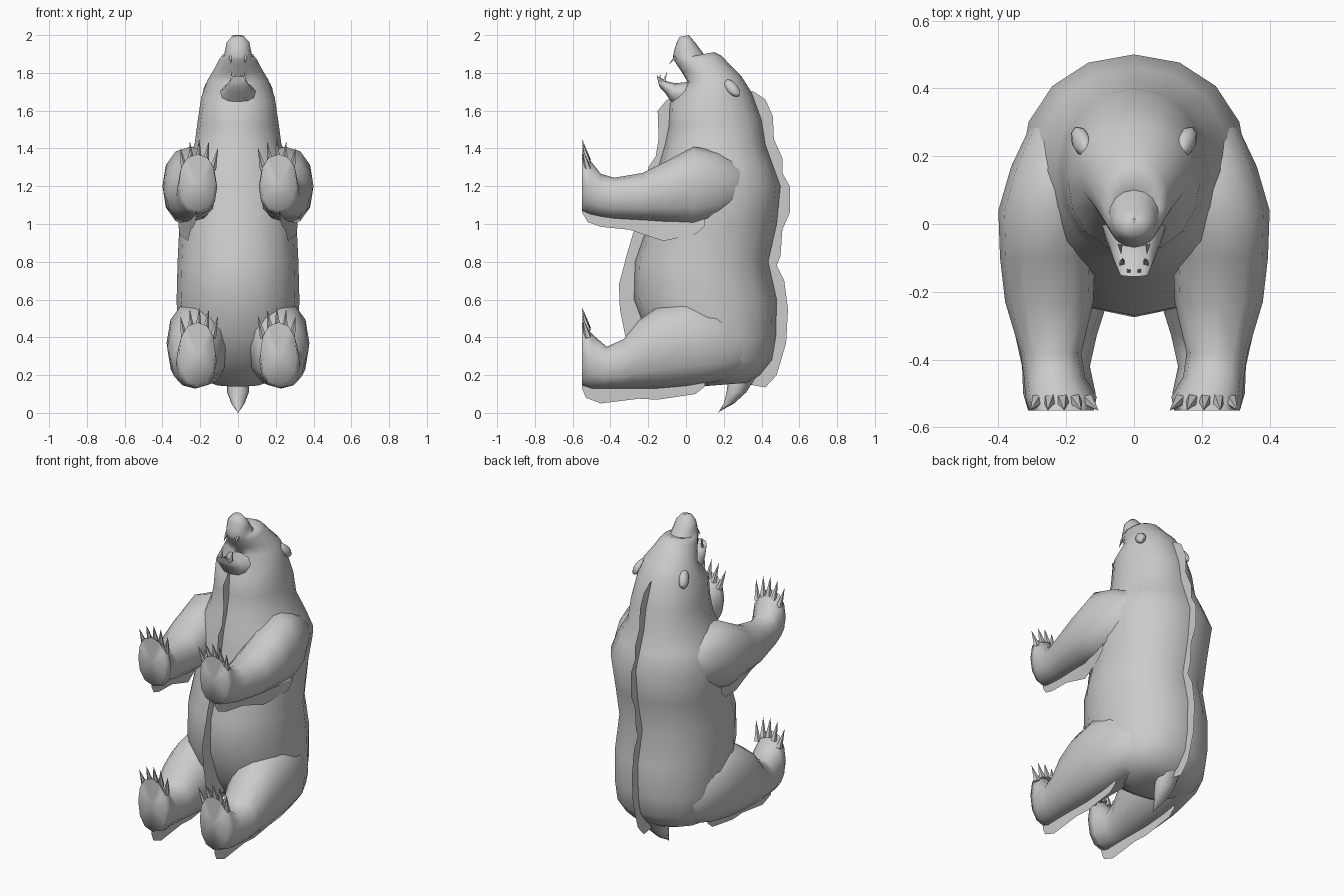
import bpy, bmesh, math
from mathutils import Vector

if "Cube" in bpy.data.objects:
    bpy.data.objects.remove(bpy.data.objects["Cube"])

fur = bpy.data.materials.new("fur_grey")
fur.diffuse_color = (0.6, 0.6, 0.6, 1)
fur.use_nodes = True
fur.node_tree.nodes["Principled BSDF"].inputs["Base Color"].default_value = fur.diffuse_color


def finish(name, bm, mirror=False, angle=60):
    bmesh.ops.recalc_face_normals(bm, faces=bm.faces)
    me = bpy.data.meshes.new(name)
    bm.to_mesh(me)
    bm.free()
    me.materials.append(fur)
    ob = bpy.data.objects.new(name, me)
    bpy.context.collection.objects.link(ob)
    bpy.context.view_layer.objects.active = ob
    for o in bpy.context.selected_objects:
        o.select_set(False)
    ob.select_set(True)
    bpy.ops.object.shade_smooth_by_angle(angle=math.radians(angle))
    if mirror:
        ob.modifiers.new("mirror", 'MIRROR')
    return ob


def loft(name, rings, sides=14, mirror=False, power=0.9, angle=60):
    """Each ring: x centre, x radius, and two opposite points (y, z)."""
    bm = bmesh.new()
    loops = []
    for xc, rx, y1, z1, y2, z2 in rings:
        mid = Vector((xc, (y1 + y2) / 2, (z1 + z2) / 2))
        half = Vector((0, (y1 - y2) / 2, (z1 - z2) / 2))
        loop = []
        for i in range(sides):
            a = math.tau * i / sides
            s, c = math.sin(a), math.cos(a)
            s = math.copysign(abs(s) ** power, s)
            c = math.copysign(abs(c) ** power, c)
            loop.append(bm.verts.new(mid + half * c + Vector((rx * s, 0, 0))))
        loops.append(loop)
    for a, b in zip(loops, loops[1:]):
        for i in range(sides):
            j = (i + 1) % sides
            bm.faces.new((a[i], a[j], b[j], b[i]))
    # Caps as fans around a centre point
    for loop in (loops[0], loops[-1]):
        mid = bm.verts.new(sum((v.co for v in loop), Vector()) / sides)
        for i in range(sides):
            bm.faces.new((loop[i], loop[(i + 1) % sides], mid))
    return finish(name, bm, mirror, angle)


def fin(name, pts, dy, dz, mirror=False):
    """Flat fur ridge: outer edge points (x, y, z) joined to a buried inner edge."""
    bm = bmesh.new()
    rows = [(bm.verts.new((x, y, z)), bm.verts.new((x, y + dy, z + dz))) for x, y, z in pts]
    for a, b in zip(rows, rows[1:]):
        bm.faces.new((a[0], b[0], b[1], a[1]))
    return finish(name, bm, mirror)


def spikes(name, items, radius, sides=5):
    """Mirrored pointed cones given as (base, tip)."""
    bm = bmesh.new()
    for base, tip in items:
        base, tip = Vector(base), Vector(tip)
        d = (tip - base).normalized()
        u = d.orthogonal().normalized()
        v = d.cross(u)
        ring = [bm.verts.new(base + radius * (u * math.cos(t) + v * math.sin(t)))
                for t in (math.tau * i / sides for i in range(sides))]
        top = bm.verts.new(tip)
        for i in range(sides):
            bm.faces.new((ring[i], ring[(i + 1) % sides], top))
        bm.faces.new(ring)
    return finish(name, bm, True, 30)


# Torso, neck, skull and upper snout in one run: x radius, front, back
trunk = [
    (.12, .08, .14, .33, .16), (.25, .0, .19, .39, .20), (.30, -.12, .28, .455, .28),
    (.32, -.20, .40, .475, .40), (.325, -.275, .60, .48, .60), (.32, -.27, .80, .435, .80),
    (.31, -.20, 1.0, .48, 1.0), (.335, -.165, 1.2, .50, 1.2), (.29, -.14, 1.32, .46, 1.31),
    (.23, -.11, 1.42, .42, 1.42), (.215, -.09, 1.52, .40, 1.55), (.195, -.085, 1.64, .345, 1.70),
    (.16, .01, 1.75, .295, 1.78), (.125, -.02, 1.80, .23, 1.845), (.102, -.05, 1.845, .19, 1.89),
    (.086, -.065, 1.87, .15, 1.91), (.075, -.07, 1.885, .10, 1.892),
    (.068, -.062, 1.92, .075, 1.925), (.06, -.05, 1.96, .045, 1.965), (.03, -.035, 1.99, .015, 2.0)]
loft("body_and_head", [(0,) + r for r in trunk], sides=16, power=.95)

# Open lower jaw
loft("lower_jaw", [(0, .11, .04, 1.755, .0, 1.58), (0, .075, -.055, 1.745, -.085, 1.655),
                   (0, .062, -.10, 1.755, -.115, 1.70), (0, .042, -.155, 1.785, -.14, 1.725)], sides=10)

# Canine teeth
spikes("teeth", [((.04, -.055, 1.885), (.038, -.09, 1.845)),
                 ((.035, -.115, 1.755), (.033, -.10, 1.81)),
                 ((.015, -.14, 1.765), (.015, -.135, 1.795))], .01, 4)

# Small ears swept backwards
bm = bmesh.new()
bmesh.ops.create_uvsphere(bm, u_segments=8, v_segments=6, radius=1)
for v in bm.verts:
    p = v.co
    v.co = Vector((.155 + .026 * p.x + .014 * p.y - .012 * p.z,
                   .243 + .042 * p.y - .012 * p.x - .015 * p.z, 1.72 + .045 * p.z - .012 * p.y))
finish("ears", bm, True)

# Limbs: y station, x centre, x radius, lowest and highest z; roots taper into the body
arm = [(.36, .14, .07, 1.14, 1.26), (.28, .185, .125, 1.08, 1.33), (.17, .215, .147, 1.02, 1.385),
       (.04, .25, .15, .99, 1.41), (-.10, .255, .14, 1.01, 1.335), (-.23, .25, .13, 1.02, 1.27),
       (-.38, .245, .09, 1.03, 1.245), (-.45, .235, .09, 1.04, 1.265), (-.51, .215, .105, 1.05, 1.34),
       (-.55, .215, .097, 1.07, 1.37)]
leg = [(.38, .12, .08, .25, .42), (.28, .17, .125, .20, .50), (.16, .20, .153, .165, .57),
       (.0, .21, .168, .14, .60), (-.15, .22, .155, .13, .56), (-.25, .225, .14, .13, .49),
       (-.33, .23, .12, .13, .39), (-.42, .23, .10, .13, .35), (-.50, .22, .107, .13, .42),
       (-.55, .215, .097, .145, .48)]
for name, rows in (("front_legs", arm), ("hind_legs", leg)):
    loft(name, [(x, r, y, hi, y, lo) for y, x, r, lo, hi in rows], sides=12, mirror=True, angle=100)

# Five claws on each paw, fanned outwards
for name, top in (("front_claws", 1.365), ("hind_claws", .475)):
    items = []
    for i in range(5):
        k = (i - 2) / 2
        z = top - .045 * k * k
        items.append(((.21 + .075 * k, -.52, z - .03), (.205 + .10 * k, -.55, z + .085)))
    spikes(name, items, .02)

# Short pointed tail
loft("tail", [(0, .06, .22, .15, .37, .19), (0, .058, .215, .11, .32, .11),
              (0, .035, .20, .05, .255, .05), (0, .004, .17, 0, .18, .01)], sides=8)

# Thin fur ridges along spine and belly
spine = [(.36, 1.70), (.42, 1.66), (.46, 1.57), (.465, 1.45), (.51, 1.35), (.51, 1.27),
         (.55, 1.2), (.55, 1.06), (.51, .97), (.50, .83), (.48, .78), (.52, .7),
         (.54, .55), (.53, .37), (.48, .2), (.42, .135), (.36, .17)]
belly = [(-.10, 1.66), (-.15, 1.60), (-.145, 1.45), (-.16, 1.36), (-.20, 1.3), (-.21, 1.1),
         (-.28, .95), (-.31, .85), (-.355, .68), (-.35, .55), (-.32, .4), (-.22, .3)]
fin("spine_fur", [(0, y, z) for y, z in spine], -.11, .02)
fin("belly_fur", [(0, y, z) for y, z in belly], .12, 0)

# Fur ridges under the limbs
fin("front_leg_fur", [(.22, -.55, 1.06), (.225, -.52, 1.01), (.235, -.45, .985), (.25, -.30, .97),
                      (.265, -.12, .91), (.31, .05, .945), (.315, .10, .99)], 0, .12, True)
fin("hind_leg_fur", [(.22, y, z) for y, z in [
    (-.55, .13), (-.53, .08), (-.45, .05), (-.25, .075), (-.15, .07), (.05, .10), (.10, .14)]], 0, .1, True)
